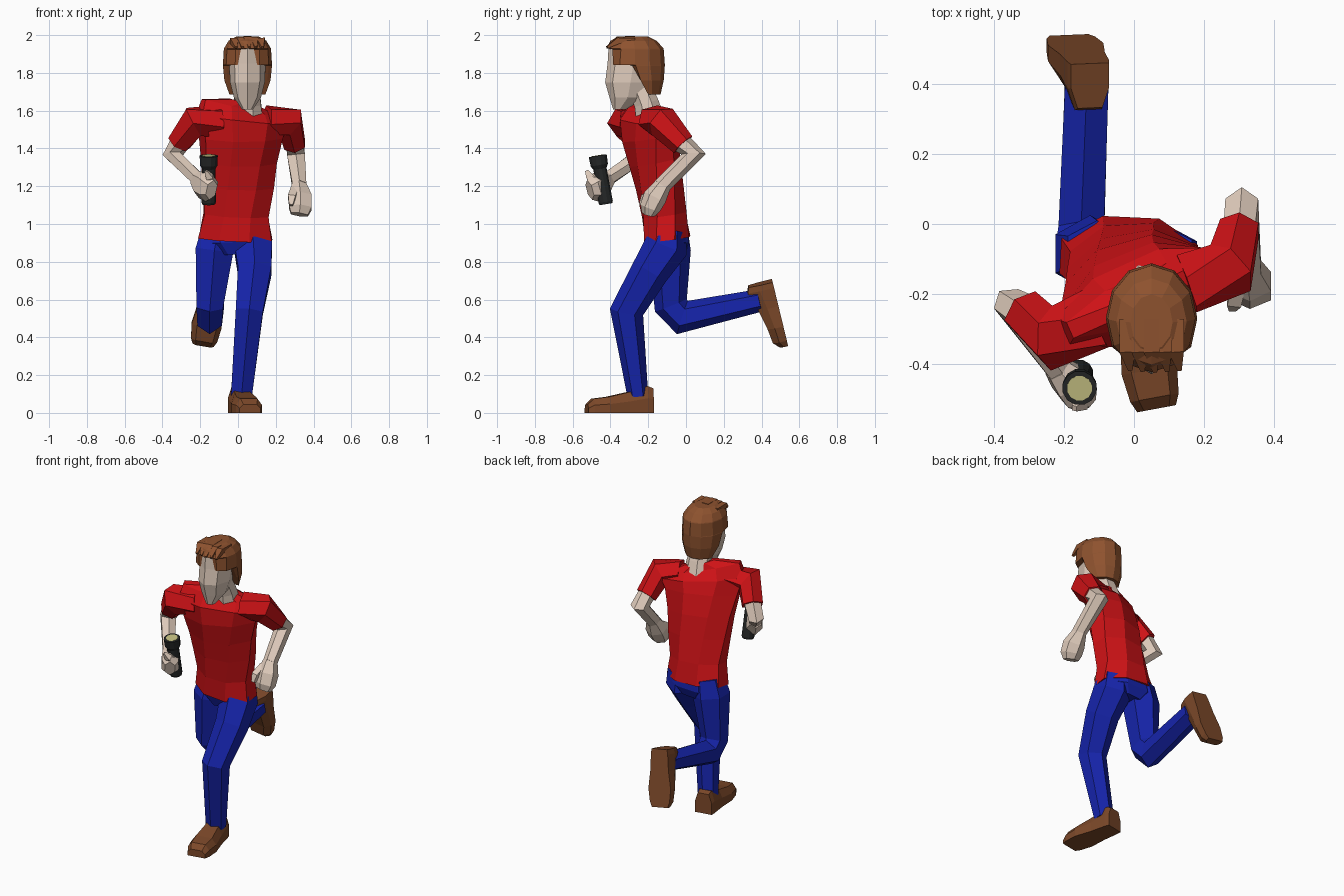
import bpy, bmesh, math
from mathutils import Vector, Matrix


def material(name, rgb):
    m = bpy.data.materials.new(name)
    m.diffuse_color = (*rgb, 1)
    return m


RED = material("red cloth", (0.62, 0.006, 0.008))
BLUE = material("blue denim", (0.008, 0.018, 0.42))
SKIN = material("skin", (0.74, 0.60, 0.50))
HAIR = material("hair brown", (0.27, 0.085, 0.028))
SHOE = material("shoe brown", (0.20, 0.065, 0.022))
BLACK = material("black plastic", (0.018, 0.02, 0.02))
LENS = material("lens yellow", (0.55, 0.52, 0.22))


def skin_rings(name, mat, rings):
    """Join equal-length rings of points into a capped flat-shaded solid."""
    bm = bmesh.new()
    vs = [[bm.verts.new(p) for p in r] for r in rings]
    n = len(vs[0])
    for a, b in zip(vs, vs[1:]):
        for i in range(n):
            j = (i + 1) % n
            bm.faces.new((a[i], a[j], b[j], b[i]))
    bm.faces.new(vs[0][::-1])
    bm.faces.new(vs[-1])
    bmesh.ops.recalc_face_normals(bm, faces=bm.faces)
    me = bpy.data.meshes.new(name)
    bm.to_mesh(me)
    bm.free()
    me.materials.append(mat)
    ob = bpy.data.objects.new(name, me)
    bpy.context.collection.objects.link(ob)
    return ob


def unit_ring(n, point_front=False):
    ph = -math.pi / 2 if point_front else math.pi / n
    pts = [(math.cos(ph + math.tau * i / n), math.sin(ph + math.tau * i / n)) for i in range(n)]
    mx, my = max(p[0] for p in pts), max(p[1] for p in pts)
    return [(x / mx, y / my) for x, y in pts]


def tube(name, mat, stations, n=6, yaw=0):
    """Mitred loft; station = x, y, z, half width, half depth[, yaw]."""
    c = [Vector(s[:3]) for s in stations]
    d = [(b - a).normalized() for a, b in zip(c, c[1:])]
    rings = []
    for i, s in enumerate(stations):
        din, dout = d[max(i - 1, 0)], d[min(i, len(d) - 1)]
        t = (din + dout).normalized()
        a = math.radians(s[5] if len(s) > 5 else yaw)
        u = Vector((math.cos(a), math.sin(a), 0))
        u = (u - t * u.dot(t)).normalized()
        v = t.cross(u) * min(1.7, 1 / max(t.dot(din), 0.1))
        rings.append([c[i] + u * s[3] * x + v * s[4] * y for x, y in unit_ring(n)])
    return skin_rings(name, mat, rings)


def stack(name, mat, cx, levels, n):
    """Horizontal rings; level = z, half width, front y, back y[, front limit]."""
    rings = []
    for l in levels:
        z, rx, y0, y1 = l[:4]
        lim = l[4] if len(l) > 4 else -9
        rings.append([(cx + rx * x, max((y0 + y1) / 2 + (y1 - y0) / 2 * y, lim), z)
                      for x, y in unit_ring(n, True)])
    return skin_rings(name, mat, rings)


# Shirt body, leaning forward and twisting toward the shoulders
tube("shirt_body", RED, [
    (-0.015, -0.10, 0.92, 0.195, 0.12, -3), (-0.01, -0.115, 1.05, 0.17, 0.115, 3),
    (0, -0.14, 1.20, 0.185, 0.115, 10), (0.005, -0.165, 1.33, 0.195, 0.12, 16),
    (0.015, -0.195, 1.46, 0.22, 0.12, 22), (0.02, -0.21, 1.55, 0.25, 0.105, 24),
    (0.03, -0.205, 1.605, 0.24, 0.06, 24), (0.04, -0.205, 1.64, 0.09, 0.05, 24)], 8)

# Sleeves
tube("front_sleeve", RED, [(-0.11, -0.27, 1.545, 0.085, 0.085), (-0.235, -0.325, 1.54, 0.08, 0.075),
                           (-0.31, -0.25, 1.43, 0.06, 0.065)], 6, 41)
tube("back_sleeve", RED, [(0.15, -0.17, 1.55, 0.08, 0.08), (0.275, -0.125, 1.54, 0.075, 0.075),
                          (0.30, -0.015, 1.42, 0.055, 0.065)], 6, 0)

# Bare arms ending in fists
tube("front_arm", SKIN, [(-0.30, -0.26, 1.44, 0.05, 0.055), (-0.345, -0.235, 1.365, 0.045, 0.042),
                         (-0.21, -0.42, 1.235, 0.035, 0.04)], 6, 41)
tube("front_hand", SKIN, [(-0.22, -0.41, 1.24, 0.035, 0.045), (-0.185, -0.445, 1.21, 0.05, 0.08),
                          (-0.155, -0.485, 1.19, 0.05, 0.075), (-0.14, -0.51, 1.18, 0.03, 0.055)], 6, 41)
tube("front_thumb", SKIN, [(-0.14, -0.47, 1.21, 0.02, 0.02), (-0.15, -0.51, 1.25, 0.018, 0.018),
                           (-0.17, -0.525, 1.28, 0.008, 0.008)], 4)
tube("back_arm", SKIN, [(0.30, -0.025, 1.43, 0.045, 0.055), (0.307, 0.04, 1.37, 0.047, 0.045),
                        (0.325, -0.13, 1.20, 0.037, 0.045)], 6, 0)
tube("back_hand", SKIN, [(0.322, -0.12, 1.21, 0.036, 0.045), (0.33, -0.165, 1.14, 0.06, 0.062),
                         (0.33, -0.19, 1.085, 0.06, 0.055), (0.325, -0.20, 1.05, 0.045, 0.035)], 6, 0)
tube("back_thumb", SKIN, [(0.30, -0.16, 1.18, 0.02, 0.02), (0.285, -0.22, 1.14, 0.02, 0.02),
                          (0.28, -0.24, 1.10, 0.01, 0.01)], 4)

# Trousers: hips and two legs
tube("hips", BLUE, [(-0.015, -0.09, 0.97, 0.16, 0.1), (-0.015, -0.095, 0.90, 0.185, 0.11),
                    (-0.01, -0.095, 0.84, 0.10, 0.085)], 8)
tube("standing_leg", BLUE, [(0.08, -0.09, 0.97, 0.085, 0.09), (0.08, -0.105, 0.88, 0.1, 0.115),
                            (0.088, -0.19, 0.75, 0.088, 0.1), (0.06, -0.315, 0.535, 0.072, 0.085),
                            (0.018, -0.255, 0.09, 0.055, 0.055)])
tube("raised_leg", BLUE, [(-0.105, -0.08, 0.97, 0.085, 0.09), (-0.125, -0.085, 0.86, 0.1, 0.11),
                          (-0.15, -0.08, 0.57, 0.07, 0.085), (-0.15, -0.02, 0.505, 0.065, 0.08),
                          (-0.135, 0.39, 0.595, 0.062, 0.06)])


# Shoes, modelled heel at origin and toe along -y
def shoe(name, matrix):
    rings = []
    for y, w, h in ((0, 0.055, 0.13), (-0.03, 0.06, 0.142), (-0.13, 0.065, 0.11),
                    (-0.24, 0.08, 0.085), (-0.32, 0.07, 0.075), (-0.352, 0.056, 0.045)):
        half = [(w, 0), (w, h * 0.55), (w * 0.65, h)]
        sec = half + [(-x, z) for x, z in half[::-1]]
        rings.append([matrix @ Vector((x, y, z)) for x, z in sec])
    skin_rings(name, SHOE, rings)


shoe("standing_shoe", Matrix.Translation((0.0, -0.18, 0)) @ Matrix.Rotation(math.radians(10.5), 4, 'Z'))
toe = Vector((-0.17, 0.23, -0.95)).normalized()
up = Vector((0, -0.97, -0.24)).normalized()
side = (-toe).cross(up).normalized()
up = side.cross(-toe)
shoe("raised_shoe", Matrix.Translation((-0.125, 0.457, 0.70)) @ Matrix((side, -toe, up)).transposed().to_4x4())

# Neck and faceted head
tube("neck", SKIN, [(0.045, -0.19, 1.56, 0.085, 0.075), (0.05, -0.21, 1.64, 0.072, 0.065),
                    (0.05, -0.25, 1.74, 0.06, 0.06)], 8)
stack("head", SKIN, 0.05, [
    (1.605, 0.028, -0.385, -0.32), (1.67, 0.072, -0.405, -0.21), (1.75, 0.092, -0.428, -0.16),
    (1.85, 0.096, -0.415, -0.14), (1.935, 0.09, -0.41, -0.15)], 8)

# Hair cap: open around the face, low at the nape
stack("hair", HAIR, 0.05, [
    (1.685, 0.095, -0.31, -0.135, -0.20), (1.76, 0.122, -0.37, -0.118, -0.24),
    (1.84, 0.13, -0.42, -0.112, -0.285), (1.843, 0.13, -0.43, -0.112, -0.385),
    (1.925, 0.125, -0.42, -0.118, -0.39), (1.93, 0.124, -0.422, -0.12),
    (1.97, 0.1, -0.40, -0.155), (1.992, 0.06, -0.36, -0.20)], 12)

# Small swept tufts over the forehead
for i in range(5):
    x = -0.02 + i * 0.035
    k = 1 - abs(i - 2) * 0.3
    tube("hair_tuft", HAIR, [(x, -0.27, 1.965 + 0.018 * k, 0.022, 0.012),
                             (x, -0.36, 1.965 + 0.012 * k, 0.022, 0.016),
                             (x + 0.01, -0.412 - 0.008 * k, 1.935, 0.006, 0.006)], 4)

# Torch held upright in the front hand
base, axis = Vector((-0.155, -0.423, 1.105)), Vector((0, -0.045, 0.26)).normalized()


def torch(name, mat, spec):
    tube(name, mat, [(*(base + axis * h), r, r) for h, r in spec], 12)


torch("torch_body", BLACK, [(0, 0.034), (0.012, 0.038), (0.19, 0.035), (0.21, 0.046), (0.26, 0.048)])
torch("torch_lens", LENS, [(0.255, 0.035), (0.2625, 0.035)])
